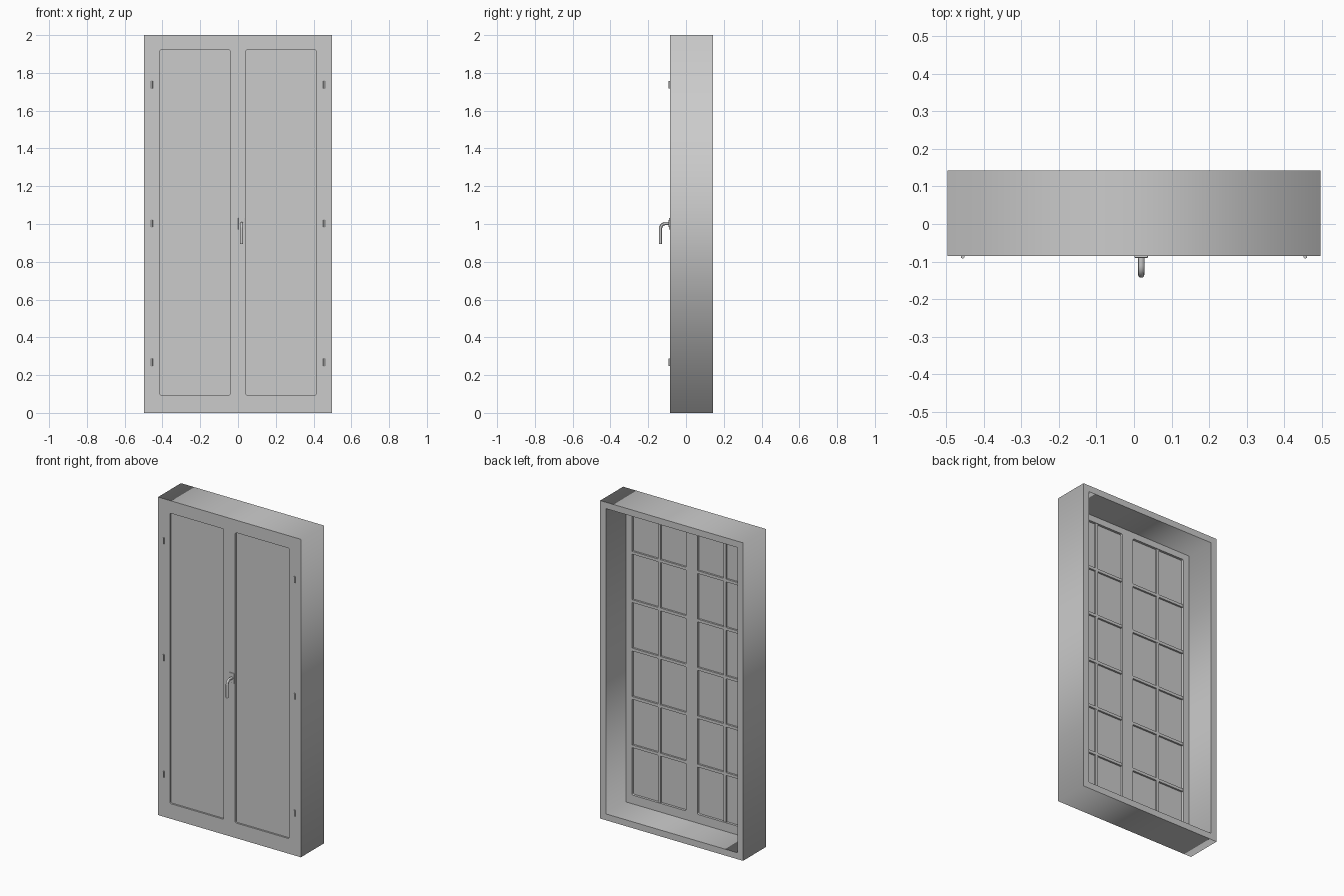
import bpy, bmesh, math
from mathutils import Vector

if "Cube" in bpy.data.objects:
    bpy.data.objects.remove(bpy.data.objects["Cube"])

FRONT, BACK, HALF_W = -0.085, 0.143, 0.497


def rounded_rect(x0, x1, z0, z1, r=0.0, n=4):
    if r == 0:
        return [(x0, z0), (x1, z0), (x1, z1), (x0, z1)]
    pts = []
    corners = [(x1 - r, z1 - r), (x0 + r, z1 - r), (x0 + r, z0 + r), (x1 - r, z0 + r)]
    for q, (cx, cz) in enumerate(corners):
        for i in range(n + 1):
            a = math.pi / 2 * (q + i / n)
            pts.append((cx + r * math.cos(a), cz + r * math.sin(a)))
    return pts


def to_mesh(ob):
    bpy.ops.object.select_all(action='DESELECT')
    ob.select_set(True)
    bpy.context.view_layer.objects.active = ob
    bpy.ops.object.convert(target='MESH')
    return bpy.context.object


def ring(name, outer, inner, y0, y1):
    """Extruded border between two outlines drawn in the front plane."""
    cu = bpy.data.curves.new(name, 'CURVE')
    cu.dimensions = '2D'
    cu.fill_mode = 'BOTH'
    cu.extrude = (y1 - y0) / 2
    for pts in (outer, inner):
        s = cu.splines.new('POLY')
        s.points.add(len(pts) - 1)
        for p, (x, z) in zip(s.points, pts):
            p.co = (x, z, 0, 1)
        s.use_cyclic_u = True
    ob = bpy.data.objects.new(name, cu)
    bpy.context.collection.objects.link(ob)
    ob.location.y = (y0 + y1) / 2
    ob.rotation_euler.x = math.pi / 2
    return to_mesh(ob)


def box(name, x0, x1, y0, y1, z0, z1, bevel=0):
    bpy.ops.mesh.primitive_cube_add(size=1, location=((x0 + x1) / 2, (y0 + y1) / 2, (z0 + z1) / 2))
    ob = bpy.context.object
    ob.name = name
    ob.scale = (x1 - x0, y1 - y0, z1 - z0)
    bpy.ops.object.transform_apply(location=False, rotation=False, scale=True)
    if bevel:
        m = ob.modifiers.new("bevel", 'BEVEL')
        m.width = bevel
        m.segments = 2
    return ob


# Outer casing
ring("window_frame", rounded_rect(-HALF_W, HALF_W, 0, 2),
     rounded_rect(-0.457, 0.457, 0.04, 1.96), FRONT, BACK)

# Two glazed leaves with glass, glazing bars and hinges
Z0, Z1 = 0.095, 1.921
for side, sx in (("left", -1), ("right", 1)):
    a, b = sorted((0.0, sx * 0.457))
    g0, g1 = sorted((sx * 0.04, sx * 0.415))
    ring(side + "_sash", rounded_rect(a, b, 0.04, 1.96),
         rounded_rect(g0, g1, Z0, Z1, 0.008), FRONT, -0.055)
    box(side + "_glass", g0 - 0.002, g1 + 0.002, -0.074, -0.070, Z0 - 0.002, Z1 + 0.002)
    mid = (g0 + g1) / 2
    box(side + "_vertical_bar", mid - 0.009, mid + 0.009, -0.0735, -0.059, Z0, Z1)
    for i in range(1, 6):
        z = Z0 + (Z1 - Z0) * i / 6
        box(f"{side}_horizontal_bar_{i}", g0, g1, -0.0735, -0.0585, z - 0.009, z + 0.009)
    for i, z in enumerate((0.268, 1.002, 1.737)):
        bpy.ops.mesh.primitive_cylinder_add(vertices=16, radius=0.005, depth=0.038,
                                            location=(sx * 0.456, -0.087, z))
        bpy.context.object.name = f"{side}_hinge_{i + 1}"
        bpy.ops.object.shade_smooth_by_angle()

# Handle plate
box("handle_plate", 0.001, 0.037, -0.090, FRONT + 0.001, 0.970, 1.033, 0.002)

# Bent lever swept along an L-shaped path
path = [(-0.086, 1.002)]
for i in range(9):
    t = math.pi / 2 * i / 8
    path.append((-0.1095 - 0.025 * math.sin(t), 0.977 + 0.025 * math.cos(t)))
path.append((-0.1345, 0.895))
cu = bpy.data.curves.new("handle_lever", 'CURVE')
cu.dimensions = '3D'
cu.bevel_depth = 0.0085
cu.bevel_resolution = 4
cu.use_fill_caps = True
s = cu.splines.new('POLY')
s.points.add(len(path) - 1)
for p, (y, z) in zip(s.points, path):
    p.co = (0.019, y, z, 1)
lever = bpy.data.objects.new("handle_lever", cu)
bpy.context.collection.objects.link(lever)
to_mesh(lever)
bpy.ops.object.shade_smooth_by_angle()
